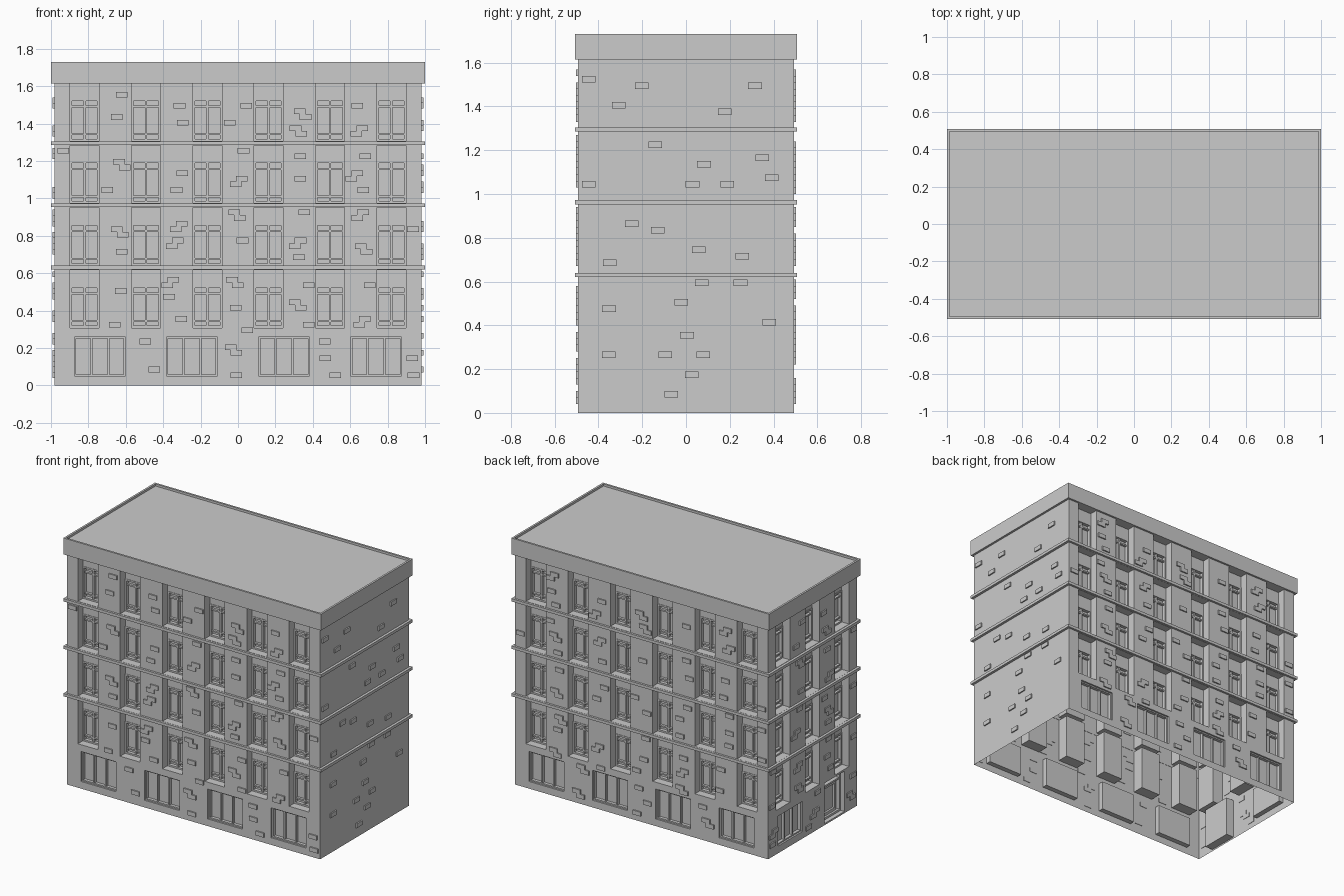
import bpy, bmesh, math, random
from mathutils import Matrix, Vector

if "Cube" in bpy.data.objects:
    bpy.data.objects.remove(bpy.data.objects["Cube"])

random.seed(4)
HX, HY, TOP = 0.982, 0.493, 1.62      # half sizes and height of the body
FLOOR = 0.333                         # storey pitch
parts = {}


def add_box(name, u0, u1, d0, d1, z0, z1, m=Matrix()):
    """Box in wall coordinates: u along wall, d inward depth, z up."""
    bm = parts.setdefault(name, bmesh.new())
    size = Matrix.Diagonal((u1 - u0, d1 - d0, z1 - z0, 1))
    mid = Matrix.Translation(((u0 + u1) / 2, (d0 + d1) / 2, (z0 + z1) / 2))
    bmesh.ops.create_cube(bm, size=1, matrix=m @ mid @ size)


def frame(name, u0, u1, d0, d1, z0, z1, t, m):
    """Rectangular frame of bar width t."""
    add_box(name, u0, u0 + t, d0, d1, z0, z1, m)
    add_box(name, u1 - t, u1, d0, d1, z0, z1, m)
    add_box(name, u0 + t, u1 - t, d0, d1, z0, z0 + t, m)
    add_box(name, u0 + t, u1 - t, d0, d1, z1 - t, z1, m)


def ring(name, ox, oy, ix, iy, z0, z1):
    """Closed rectangular ring around the building."""
    bm = parts.setdefault(name, bmesh.new())
    loops = [[bm.verts.new((sx * x, sy * y, z)) for sx, sy in ((-1, -1), (1, -1), (1, 1), (-1, 1))]
             for x, y, z in ((ox, oy, z0), (ox, oy, z1), (ix, iy, z1), (ix, iy, z0))]
    for a in range(4):
        la, lb = loops[a], loops[(a + 1) % 4]
        for i in range(4):
            j = (i + 1) % 4
            bm.faces.new((la[i], la[j], lb[j], lb[i]))


def to_object(name):
    bm = parts[name]
    bmesh.ops.recalc_face_normals(bm, faces=bm.faces)
    me = bpy.data.meshes.new(name)
    bm.to_mesh(me)
    bm.free()
    ob = bpy.data.objects.new(name, me)
    bpy.context.collection.objects.link(ob)
    return ob


def window(side, u, z, m):
    """Tall niche with a recessed panel above a six-pane window."""
    a, b, n = u - 0.0775, u + 0.0775, side + "_windows"
    add_box("niche_cutter", a, b, -0.05, 0.08, z, z + 0.31, m)
    add_box(side + "_lintel_panels", a, b, 0.058, 0.08, z + 0.225, z + 0.31, m)
    frame(n, a, b, 0.055, 0.079, z, z + 0.225, 0.011, m)
    add_box(n, u - 0.006, u + 0.006, 0.06, 0.079, z + 0.011, z + 0.214, m)
    for h in (0.036, 0.184):
        add_box(n, a + 0.011, b - 0.011, 0.062, 0.079, z + h - 0.005, z + h + 0.005, m)
    return (a, b, z, z + 0.31)


def shop_window(side, u, m):
    """Wide three-pane ground floor window."""
    a, b, n = u - 0.136, u + 0.136, side + "_shop_windows"
    add_box("niche_cutter", a, b, -0.05, 0.035, 0.05, 0.26, m)
    frame(n, a, b, 0.012, 0.034, 0.05, 0.26, 0.009, m)
    for s in (-1, 1):
        add_box(n, u + s * 0.045 - 0.005, u + s * 0.045 + 0.005, 0.016, 0.034, 0.059, 0.251, m)
    return (a, b, 0.05, 0.26)


def door(u, m):
    """Recessed entrance with frame, transom and leaf."""
    a, b = u - 0.11, u + 0.11
    add_box("niche_cutter", a, b, -0.05, 0.06, 0.012, 0.295, m)
    frame("door_frame", a, b, 0.03, 0.059, 0.012, 0.295, 0.014, m)
    add_box("door_frame", a + 0.014, b - 0.014, 0.035, 0.059, 0.235, 0.247, m)
    frame("door_leaf", a + 0.03, b - 0.03, 0.045, 0.059, 0.026, 0.235, 0.02, m)
    return (a, b, 0.0, 0.3)


def bricks(side, half, holes, count, pair_chance, m):
    """Scattered raised bricks, some as staggered pairs, clear of openings."""
    w, h = 0.062, 0.03
    blocked = holes + [(-2, 2, z - 0.012, z + 0.012) for z in BANDS]
    placed = 0
    for _ in range(4000):
        if placed >= count:
            break
        u = random.uniform(-half + 0.01, half - w - 0.01)
        z = 0.04 + h * random.randrange(51)
        spots = [(u, z)]
        if random.random() < pair_chance:
            spots.append((u + w / 2 * random.choice((-1, 1)), z - h))
        if any(p < -half or p + w > half or q < 0.03 or q + h > 1.6 or
               any(p < k[1] + 0.004 and p + w > k[0] - 0.004 and q < k[3] and q + h > k[2] for k in blocked)
               for p, q in spots):
            continue
        for p, q in spots:
            add_box(side + "_bricks", p, p + w, -0.009, 0.003, q, q + h, m)
        blocked.append((u - 0.05, u + w + 0.05, z - 0.04, z + h + 0.04))
        placed += 1


BANDS = (0.63, 0.963, 1.295)

# Walls: name, turn about z, distance from centre, half width, window columns
for side, turn, dist, half, cols in (("front", 0, HY, HX, 6), ("right", 90, HX, HY, 0),
                                     ("back", 180, HY, HX, 6), ("left", -90, HX, HY, 3)):
    m = Matrix.Rotation(math.radians(turn), 4, "Z") @ Matrix.Translation((0, -dist, 0))
    holes = [window(side, (i - (cols - 1) / 2) * 0.328, 0.308 + FLOOR * k, m)
             for i in range(cols) for k in range(4)]
    if cols == 6:
        holes += [shop_window(side, (i - 1.5) * 0.492, m) for i in range(4)]
    if cols == 3:
        holes += [shop_window(side, -0.245, m), door(0.245, m)]
    bricks(side, half, holes, {6: 56, 0: 28, 3: 30}[cols], 0.0 if cols == 0 else 0.5, m)

# String courses between storeys
for z in BANDS:
    ring("floor_bands", 1.0, 0.508, HX - 0.002, HY - 0.002, z - 0.01, z + 0.01)

# Cornice with parapet lip and sunken flat roof
ring("cornice", 1.0, 0.508, 0.986, 0.494, 1.615, 1.73)
add_box("roof", -0.987, 0.987, -0.495, 0.495, 1.617, 1.715)

# Body shell
add_box("body", -HX, HX, -HY, HY, 0, TOP)

objs = {n: to_object(n) for n in list(parts)}
body, cutter = objs["body"], objs["niche_cutter"]
mod = body.modifiers.new("niches", "BOOLEAN")
mod.object, mod.operation, mod.solver = cutter, "DIFFERENCE", "EXACT"
deps = bpy.context.evaluated_depsgraph_get()
mesh = bpy.data.meshes.new_from_object(body.evaluated_get(deps))
body.modifiers.clear()
body.data = mesh
bpy.data.objects.remove(cutter)

# Open underside
bm = bmesh.new()
bm.from_mesh(mesh)
bmesh.ops.delete(bm, geom=[f for f in bm.faces if all(v.co.z < 1e-4 for v in f.verts)], context="FACES_ONLY")
bm.to_mesh(mesh)
bm.free()
